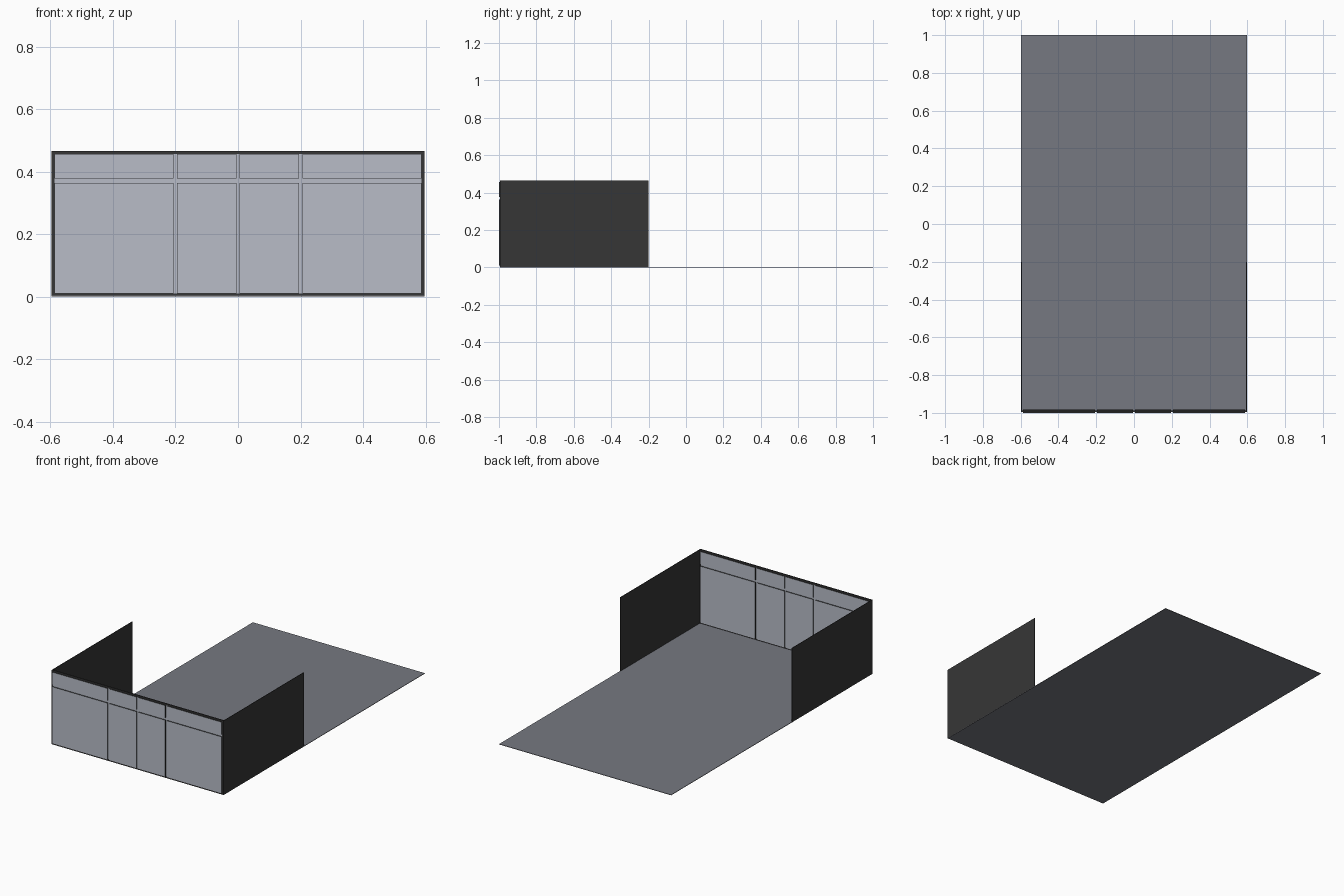
import bpy, bmesh

if "Cube" in bpy.data.objects:
    bpy.data.objects.remove(bpy.data.objects["Cube"])

W = 0.597      # half width
H = 0.466      # wall height
FRONT = -1.0   # front face of the raised panels
SKIN = 0.003   # thickness of the thin sheets


def material(name, rgb):
    m = bpy.data.materials.new(name)
    m.diffuse_color = (*rgb, 1.0)
    m.use_nodes = True
    m.node_tree.nodes["Principled BSDF"].inputs["Base Color"].default_value = m.diffuse_color
    return m


pane_mat = material("pale_blue_grey", (0.48, 0.505, 0.575))
floor_mat = material("mid_grey", (0.182, 0.19, 0.218))
dark_mat = material("charcoal", (0.037, 0.037, 0.037))


def box(name, lo, hi, mat, side_mat=None):
    """Box between two corners; side_mat colours all faces not facing +-y."""
    bm = bmesh.new()
    bmesh.ops.create_cube(bm, size=1)
    for v in bm.verts:
        v.co = [(lo[i] + hi[i]) / 2 + v.co[i] * (hi[i] - lo[i]) for i in range(3)]
    bm.normal_update()
    if side_mat:
        for f in bm.faces:
            f.material_index = 0 if abs(f.normal.y) > 0.5 else 1
    me = bpy.data.meshes.new(name)
    bm.to_mesh(me)
    bm.free()
    me.materials.append(mat)
    if side_mat:
        me.materials.append(side_mat)
    ob = bpy.data.objects.new(name, me)
    bpy.context.collection.objects.link(ob)
    return ob


# Floor sheet
box("floor", (-W, FRONT + 0.005, 0), (W, 1, SKIN), floor_mat)

# Short side walls
for side, x0, x1 in (("left", -W, -W + SKIN), ("right", W - SKIN, W)):
    box(side + "_wall", (x0, FRONT + 0.005, 0), (x1, -0.2, H), dark_mat)

# Dark border frame of the front wall, slightly recessed
fy0, fy1 = FRONT + 0.005, FRONT + 0.013
B = 0.010
box("frame_bottom", (-W, fy0, 0), (W, fy1, B), dark_mat)
box("frame_top", (-W, fy0, H - B), (W, fy1, H), dark_mat)
box("frame_left", (-W, fy0, B), (-W + B, fy1, H - B), dark_mat)
box("frame_right", (W - B, fy0, B), (W, fy1, H - B), dark_mat)

# Recessed backing that shows in the joints between panels
box("joint_backing", (-W + B, fy0 + 0.001, B), (W - B, fy1 - 0.001, H - B), pane_mat)

# Raised panels, four columns by two rows, standing out on both sides
columns = [(-W + B, -0.207), (-0.195, -0.004), (0.004, 0.195), (0.207, W - B)]
rows = [(B, 0.364), (0.378, H - B)]
for c, (x0, x1) in enumerate(columns):
    for r, (z0, z1) in enumerate(rows):
        box(f"wall_panel_{c}_{r}", (x0, FRONT, z0), (x1, FRONT + 0.018, z1),
            pane_mat, dark_mat)
